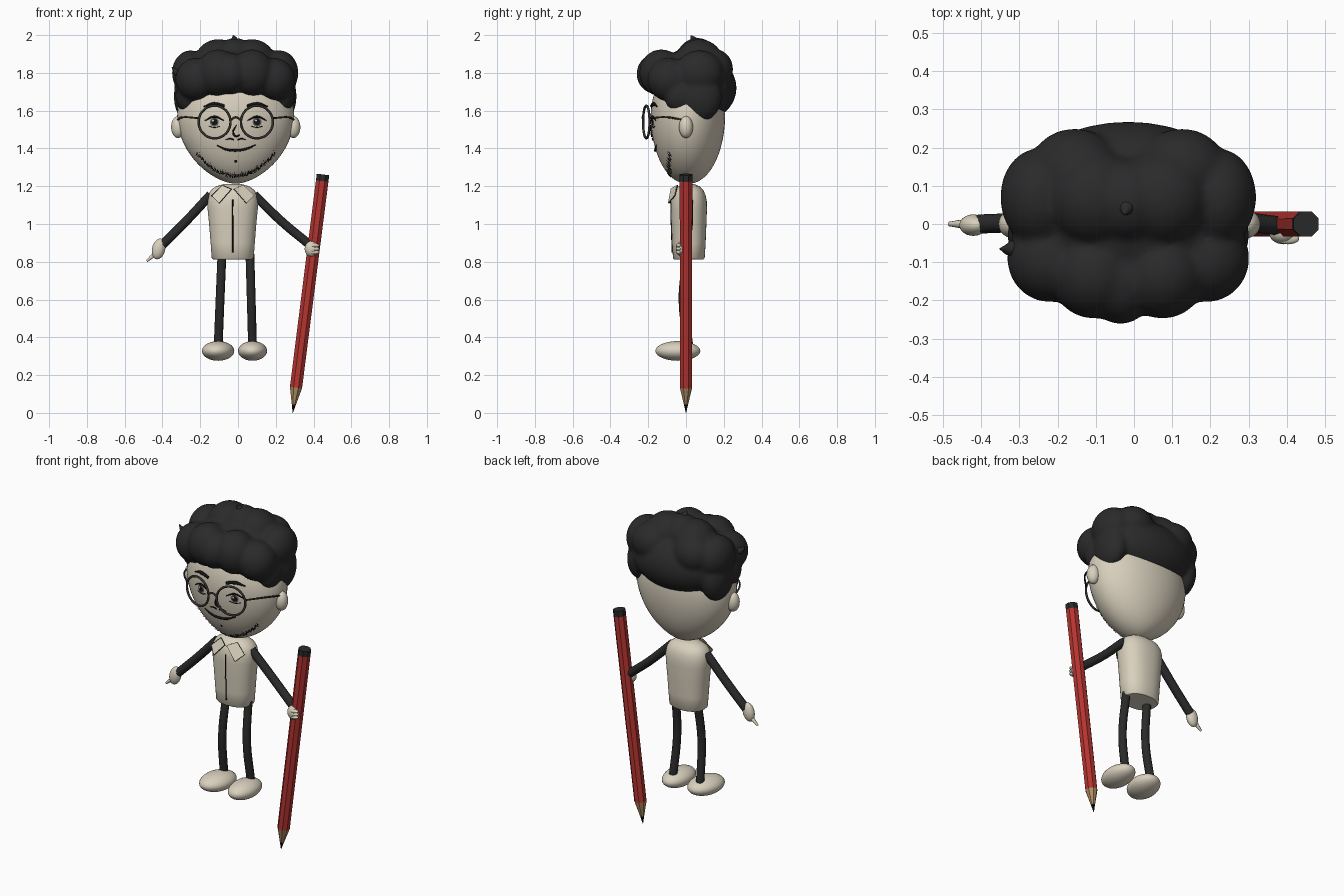
import bpy, bmesh, math, random
from mathutils import Vector, Matrix

default_cube = bpy.data.objects.get("Cube")
if default_cube:
    bpy.data.objects.remove(default_cube)
random.seed(4)


def material(name, r, g, b):
    mat = bpy.data.materials.new(name)
    mat.use_nodes = True
    mat.diffuse_color = (r, g, b, 1)
    shader = mat.node_tree.nodes["Principled BSDF"]
    shader.inputs["Base Color"].default_value = (r, g, b, 1)
    shader.inputs["Roughness"].default_value = 0.7
    return mat


CREAM = material("cream", 0.69, 0.63, 0.51)
CHARCOAL = material("charcoal", 0.023, 0.023, 0.024)
BLACK = material("black", 0.006, 0.006, 0.006)
FRAME = material("frame grey", 0.035, 0.032, 0.028)
IRIS = material("iris grey", 0.1, 0.1, 0.1)
RED = material("pencil red", 0.46, 0.035, 0.03)
WOOD = material("bare wood", 0.45, 0.28, 0.13)


def finish(obj, smooth=True):
    bpy.ops.object.select_all(action='DESELECT')
    obj.select_set(True)
    bpy.context.view_layer.objects.active = obj
    if obj.type == 'CURVE':
        bpy.ops.object.convert(target='MESH')
        obj = bpy.context.object
    if smooth:
        bpy.ops.object.shade_smooth_by_angle(angle=math.radians(45))
    return obj


def from_bmesh(name, bm, mats, smooth=True):
    mesh = bpy.data.meshes.new(name)
    bm.to_mesh(mesh)
    bm.free()
    for mat in mats:
        mesh.materials.append(mat)
    obj = bpy.data.objects.new(name, mesh)
    bpy.context.collection.objects.link(obj)
    return finish(obj, smooth)


def add_ball(bm, centre, radii, turn=0, tilt=0):
    place = (Matrix.Translation(centre) @ Matrix.Rotation(turn, 4, 'Z')
             @ Matrix.Rotation(tilt, 4, 'Y') @ Matrix.Diagonal((*radii, 1)))
    bmesh.ops.create_uvsphere(bm, u_segments=32, v_segments=20, radius=1, matrix=place)


def ball(name, centre, radii, mat, turn=0, tilt=0):
    bm = bmesh.new()
    add_ball(bm, centre, radii, turn, tilt)
    return from_bmesh(name, bm, [mat])


def tube(name, points, radius, mat, taper=None, cyclic=False, straight=False):
    curve = bpy.data.curves.new(name, 'CURVE')
    curve.dimensions = '3D'
    curve.bevel_depth = radius
    curve.bevel_resolution = 3
    curve.resolution_u = 8
    curve.use_fill_caps = True
    spline = curve.splines.new('BEZIER')
    spline.bezier_points.add(len(points) - 1)
    spline.use_cyclic_u = cyclic
    for i, (knot, point) in enumerate(zip(spline.bezier_points, points)):
        knot.co = point
        knot.handle_left_type = knot.handle_right_type = 'VECTOR' if straight else 'AUTO'
        knot.radius = taper[i] if taper else 1
    curve.materials.append(mat)
    obj = bpy.data.objects.new(name, curve)
    bpy.context.collection.objects.link(obj)
    return finish(obj)


def loft(name, rings, mats, bands=None, smooth=True):
    bm = bmesh.new()
    loops = [[bm.verts.new(p) for p in ring] for ring in rings]
    count = len(loops[0])
    for row, (low, high) in enumerate(zip(loops, loops[1:])):
        for i in range(count):
            j = (i + 1) % count
            face = bm.faces.new((low[i], low[j], high[j], high[i]))
            face.material_index = bands[row] if bands else 0
    bm.faces.new(loops[0][::-1])
    top = bm.faces.new(loops[-1])
    top.material_index = bands[-1] if bands else 0
    bmesh.ops.recalc_face_normals(bm, faces=bm.faces[:])
    return from_bmesh(name, bm, mats, smooth)


def oval(cx, cy, z, rx, ry, power=2, count=48):
    ring = []
    for i in range(count):
        a = math.tau * i / count
        c, s = math.cos(a), math.sin(a)
        ring.append((cx + rx * math.copysign(abs(c) ** (2 / power), c),
                     cy + ry * math.copysign(abs(s) ** (2 / power), s), z))
    return ring


# Head: an egg, narrower at the chin
HX, HY, HZ = -0.012, 0.01, 1.57
DOWN, UP = 0.357, 0.28


def head_radii(z):
    t = (z - HZ) / (UP if z > HZ else DOWN)
    if t > 0:
        s = math.sqrt(1 - t * t)
        return 0.31 * s, 0.197 * s
    s = 1 - abs(t) ** 1.9
    return 0.31 * s ** 0.6, 0.197 * s ** 0.47


def on_head(x, z, lift=0.003):
    """Point on the face at x (from the middle line) and height z."""
    w, d = head_radii(z)
    y = -d * math.sqrt(max(0, 1 - (x / w) ** 2))
    normal = Vector((x / w ** 2, y / d ** 2, (z - HZ) / DOWN ** 2)).normalized()
    return Vector((HX + x, HY + y, z)) + normal * lift


steps = [-math.cos(math.pi * i / 36) * 0.9995 for i in range(37)]
heights = [HZ + t * (UP if t > 0 else DOWN) for t in steps]
loft("head", [oval(HX, HY, z, *head_radii(z)) for z in heights], [CREAM])


def face_patches(name, outlines, mat, lift=0.004):
    bm = bmesh.new()
    for outline in outlines:
        face = bm.faces.new([bm.verts.new(on_head(x, z, lift)) for x, z in outline])
        face.normal_update()
        if face.normal.y > 0:
            face.normal_flip()
    return from_bmesh(name, bm, [mat], False)


def disc(x, z, r):
    return [(x + r * math.cos(i * math.tau / 20), z + r * math.sin(i * math.tau / 20))
            for i in range(20)]


def stroke(name, points, radius, taper=None):
    tube(name, [on_head(x, z) for x, z in points], radius, BLACK, taper)


# Ears, eyes, brows and glasses, mirrored
for side, label in ((-1, "right"), (1, "left")):
    ball(label + "_ear", (HX + side * 0.305, 0, 1.513), (0.037, 0.037, 0.058), CREAM)
    eye = side * 0.112
    face_patches(label + "_iris", [disc(eye, 1.54, 0.023)], IRIS, 0.004)
    face_patches(label + "_pupil", [disc(eye, 1.54, 0.016)], BLACK, 0.006)
    face_patches(label + "_eye_glint", [disc(eye - 0.007, 1.548, 0.005)], CREAM, 0.008)
    stroke(label + "_eyelid", [(eye - 0.05, 1.548), (eye, 1.568), (eye + 0.05, 1.548)],
           0.006, [0.4, 1, 0.4])
    stroke(label + "_lower_lid", [(eye - 0.03, 1.518), (eye, 1.511), (eye + 0.03, 1.518)], 0.002)
    stroke(label + "_eyebrow", [(side * 0.06, 1.625), (side * 0.115, 1.635), (side * 0.168, 1.622)],
           0.01, [0.8, 1, 0.3])
    rim = [Vector((math.cos(i * math.pi / 8), 0, math.sin(i * math.pi / 8))) * 0.086
           for i in range(16)]
    yaw = Matrix.Rotation(side * 0.2, 3, 'Z')
    tube(label + "_glasses_rim", [yaw @ p + Vector((HX + eye, -0.21, 1.54)) for p in rim],
         0.0065, FRAME, cyclic=True)
    tube(label + "_glasses_arm", [(HX + side * x, y, z) for x, y, z in
         ((0.195, -0.193, 1.56), (0.28, -0.1, 1.565), (0.312, -0.01, 1.55))], 0.005, FRAME)
    stroke(label + "_moustache", [(side * 0.01, 1.446), (side * 0.03, 1.452), (side * 0.055, 1.445)],
           0.004, [1, 1, 0.3])
tube("glasses_bridge", [(HX - 0.028, -0.225, 1.55), (HX, -0.23, 1.565), (HX + 0.028, -0.225, 1.55)],
     0.006, FRAME)

# Nose, mouth and beard stubble
stroke("nose", [(0.005, 1.525), (-0.013, 1.485), (0, 1.465), (0.022, 1.472)], 0.005, [0.4, 1, 1, 0.6])
stroke("mouth", [(-0.1, 1.418), (-0.055, 1.397), (0, 1.39), (0.06, 1.4), (0.105, 1.42)],
       0.006, [0.4, 1, 1.2, 1, 0.4])
face_patches("chin_tuft", [disc(0, 1.333, 0.008)], BLACK)
hairs = []
for i in range(150):
    u = -1 + 2 * i / 149
    x, z = u * 0.205, 1.25 + 0.12 * u * u + random.uniform(-0.007, 0.007)
    lean, tall = random.uniform(-0.005, 0.005), random.uniform(0.012, 0.026)
    hairs.append([(x - 0.0025, z), (x + 0.0025, z), (x + lean, z + tall)])
face_patches("stubble", hairs, BLACK)

# Hair: round locks (offset, depth, height, radii) melted into one soft mass
paired = (
    (0.09, 0.07, 1.857, 0.125, 0.128, 0.122),    # crown
    (0.235, 0.07, 1.8, 0.1, 0.128, 0.12),        # outer crown
    (0.09, -0.13, 1.8, 0.115, 0.118, 0.125),     # fringe
    (0.205, -0.09, 1.765, 0.112, 0.115, 0.115),  # outer fringe
    (0.248, 0.075, 1.675, 0.077, 0.115, 0.135),  # over the ears
    (0.25, -0.03, 1.68, 0.066, 0.085, 0.095),    # temples
    (0.14, 0.14, 1.82, 0.12, 0.11, 0.11),        # back
)
middle = (
    (-0.02, -0.15, 1.795, 0.09, 0.113, 0.11),    # fringe
    (0, 0.06, 1.87, 0.1, 0.112, 0.116),          # crown
    (0, 0.085, 1.72, 0.292, 0.183, 0.172),       # back cap
    (0, 0, 1.78, 0.27, 0.17, 0.14),              # core
)
bm = bmesh.new()
for dx, y, z, *radii in paired:
    for side in (-1, 1):
        add_ball(bm, (-0.015 + side * dx, y, z), radii)
for dx, y, z, *radii in middle:
    add_ball(bm, (-0.015 + dx, y, z), radii)
hair = from_bmesh("hair", bm, [CHARCOAL])
melt = hair.modifiers.new("melt", 'REMESH')
melt.mode = 'VOXEL'
melt.voxel_size = 0.011
melt.use_smooth_shade = True
soften = hair.modifiers.new("soften", 'SMOOTH')
soften.factor, soften.iterations = 0.5, 10
tube("hair_top_curl", [(-0.02, 0.05, 1.945), (-0.02, 0.04, 1.975), (-0.025, 0.025, 1.998)],
     0.034, CHARCOAL, [1, 0.6, 0.08])
tube("hair_side_curl", [(-0.28, -0.05, 1.79), (-0.32, -0.065, 1.8), (-0.35, -0.065, 1.83)],
     0.025, CHARCOAL, [1, 0.8, 0.1])

# Shirt with collar and front line
BX, BY = -0.028, 0.015
shape = ((0.813, 0.104, 0.078), (0.82, 0.111, 0.084), (0.9, 0.117, 0.089), (1, 0.125, 0.093),
         (1.08, 0.133, 0.096), (1.12, 0.135, 0.095), (1.155, 0.129, 0.088), (1.18, 0.115, 0.076),
         (1.2, 0.087, 0.055), (1.212, 0.045, 0.027))
loft("shirt", [oval(BX, BY, z, rx, ry, 2.25) for z, rx, ry in shape], [CREAM])
tube("shirt_front_line", [(BX, -0.073, 0.85), (BX, -0.078, 1), (BX, -0.081, 1.13)], 0.003, BLACK)
for side in (-1, 1):
    flap = [Vector((BX + side * x, y, z)) for x, y, z in
            ((0.055, -0.045, 1.205), (0.112, -0.058, 1.15), (0.072, -0.092, 1.11), (0.006, -0.078, 1.185))]
    bm = bmesh.new()
    bm.faces.new([bm.verts.new(p) for p in flap])
    collar = from_bmesh("collar_flap", bm, [CREAM], False)
    collar.modifiers.new("thickness", 'SOLIDIFY').thickness = 0.004
    tube("collar_edge", flap, 0.002, BLACK, cyclic=True, straight=True)

# Arms and hands
tube("right_arm", [(-0.145, 0.01, 1.155), (-0.275, 0.005, 1.015), (-0.405, 0, 0.885)], 0.025, CHARCOAL)
tube("left_arm", [(0.085, 0.01, 1.155), (0.235, 0.012, 1.01), (0.38, -0.005, 0.89)], 0.025, CHARCOAL)
ball("right_hand", (-0.42, -0.003, 0.868), (0.035, 0.028, 0.056), CREAM, tilt=0.25)
tube("right_pointing_finger", [(-0.425, 0, 0.855), (-0.455, 0, 0.828), (-0.483, 0, 0.803)],
     0.012, CREAM, [1, 0.9, 0.5])
ball("left_hand", (0.39, -0.022, 0.868), (0.037, 0.031, 0.042), CREAM)
for i in range(3):
    ball("left_finger", (0.403, -0.038, 0.85 + i * 0.018), (0.029, 0.015, 0.011), CREAM)

# Legs and shoes
for label, hip, ankle, width, turn in (("right", -0.085, -0.105, 0.084, -0.2),
                                       ("left", 0.063, 0.077, 0.077, -0.05)):
    tube(label + "_leg", [(hip, 0.01, 0.84), ((hip + ankle) / 2, -0.015, 0.6), (ankle, 0.015, 0.35)],
         0.024, CHARCOAL)
    ball(label + "_shoe", (ankle, -0.043, 0.328), (width, 0.119, 0.052), CREAM, turn)

# Pencil: tip, bare wood, eight-sided shaft and dark end cap
tip, end = Vector((0.29, 0, 0)), Vector((0.45, 0, 1.262))
axis = end - tip
lean = (Matrix.Translation(tip) @ Matrix.Rotation(math.atan2(axis.x, axis.z), 4, 'Y')
        @ Matrix.Rotation(math.pi / 8, 4, 'Z'))
length = axis.length
profile = ((0, 0.001), (0.045, 0.012), (0.135, 0.035), (length - 0.035, 0.036), (length, 0.036))
rings = [[lean @ Vector(p) for p in oval(0, 0, z, r, r, count=8)] for z, r in profile]
loft("pencil", rings, [BLACK, WOOD, RED, CHARCOAL], [0, 1, 2, 3], smooth=False)
